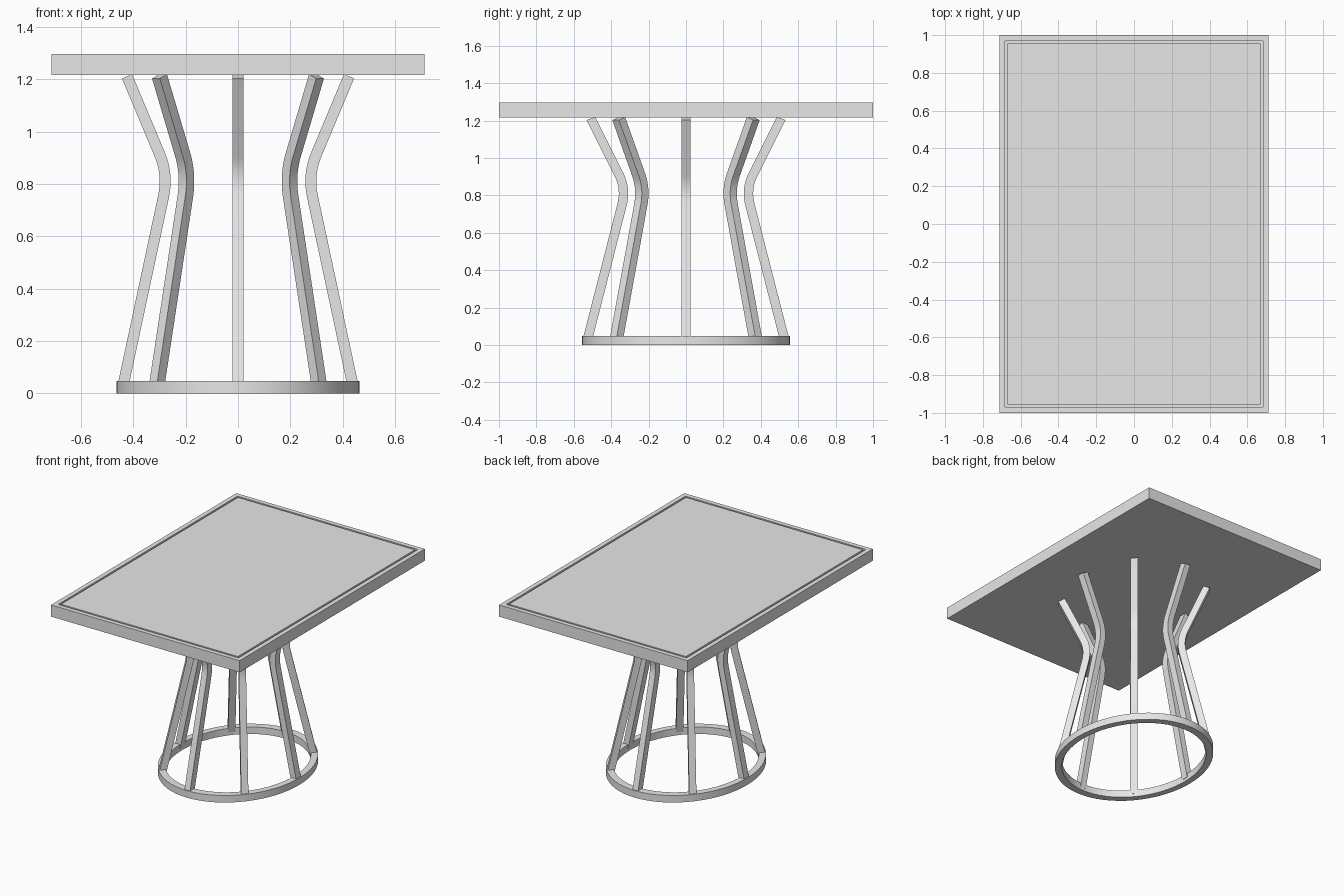
import bpy, bmesh, math
from mathutils import Vector

cube = bpy.data.objects.get("Cube")
if cube:
    bpy.data.objects.remove(cube, do_unlink=True)

grey = bpy.data.materials.new("light_grey")
grey.use_nodes = True
grey.diffuse_color = (0.8, 0.8, 0.8, 1)
grey.node_tree.nodes["Principled BSDF"].inputs["Base Color"].default_value = (0.8, 0.8, 0.8, 1)


def finish(bm, name, smooth=False):
    bmesh.ops.recalc_face_normals(bm, faces=bm.faces)
    mesh = bpy.data.meshes.new(name)
    bm.to_mesh(mesh)
    bm.free()
    mesh.materials.append(grey)
    ob = bpy.data.objects.new(name, mesh)
    bpy.context.collection.objects.link(ob)
    if smooth:
        bpy.ops.object.select_all(action="DESELECT")
        ob.select_set(True)
        bpy.context.view_layer.objects.active = ob
        bpy.ops.object.shade_smooth_by_angle(angle=math.radians(30))
    return ob


def bridge(bm, a, b):
    for i in range(len(a)):
        j = (i + 1) % len(a)
        bm.faces.new((a[i], a[j], b[j], b[i]))


# Tabletop: slab with a thin groove running just inside the rim
HALF_X, HALF_Y, BOTTOM, TOP = 0.713, 1.0, 1.217, 1.297
GROOVE_FLOOR = TOP - 0.012
bm = bmesh.new()
loops = []
for inset, z in ((0, BOTTOM), (0, TOP), (0.031, TOP), (0.031, GROOVE_FLOOR),
                 (0.044, GROOVE_FLOOR), (0.044, TOP)):
    x, y = HALF_X - inset, HALF_Y - inset
    loops.append([bm.verts.new((sx * x, sy * y, z))
                  for sx, sy in ((-1, -1), (1, -1), (1, 1), (-1, 1))])
for a, b in zip(loops, loops[1:]):
    bridge(bm, a, b)
bm.faces.new(loops[0])
bm.faces.new(loops[-1])
finish(bm, "tabletop")

# Oval base ring: rectangular section swept round
SEGMENTS = 64
bm = bmesh.new()
rings = []
for r, z in ((0.465, 0), (0.465, 0.048), (0.423, 0.048), (0.423, 0)):
    rings.append([bm.verts.new((r * math.cos(t), r * 1.193 * math.sin(t), z))
                  for t in (math.tau * i / SEGMENTS for i in range(SEGMENTS))])
for i in range(4):
    bridge(bm, rings[i], rings[(i + 1) % 4])
finish(bm, "base_ring", smooth=True)

# Leg centre line: straight, rounded bend, straight (radius, height)
start, waist, corner, shoulder, end = (Vector(p) for p in (
    (0.44, 0.025), (0.285, 0.75), (0.267, 0.834), (0.298, 0.91), (0.424, 1.211)))
STEPS = 10
path = [start]
for i in range(STEPS + 1):
    t = i / STEPS
    path.append(waist * (1 - t) ** 2 + corner * 2 * t * (1 - t) + shoulder * t * t)
path.append(end)

# Eight square-section legs around the oval
HALF = 0.021
for k in range(8):
    angle = math.tau * k / 8
    out = Vector((math.cos(angle), math.sin(angle), 0))
    side = Vector((-out.y, out.x, 0))
    bm = bmesh.new()
    sections = []
    for i, p in enumerate(path):
        d = (path[min(i + 1, len(path) - 1)] - path[max(i - 1, 0)]).normalized()
        if i == 1:
            d = (waist - start).normalized()
        elif i == len(path) - 2:
            d = (end - shoulder).normalized()
        normal = out * d.y - Vector((0, 0, d.x))
        centre = out * p.x + Vector((0, 0, p.y))
        section = []
        for a, b in ((-1, -1), (1, -1), (1, 1), (-1, 1)):
            co = centre + normal * a * HALF + side * b * HALF
            co.y *= 1.2
            section.append(bm.verts.new(co))
        sections.append(section)
    for a, b in zip(sections, sections[1:]):
        bridge(bm, a, b)
    bm.faces.new(sections[0])
    bm.faces.new(sections[-1])
    finish(bm, f"leg_{k + 1}", smooth=True)
